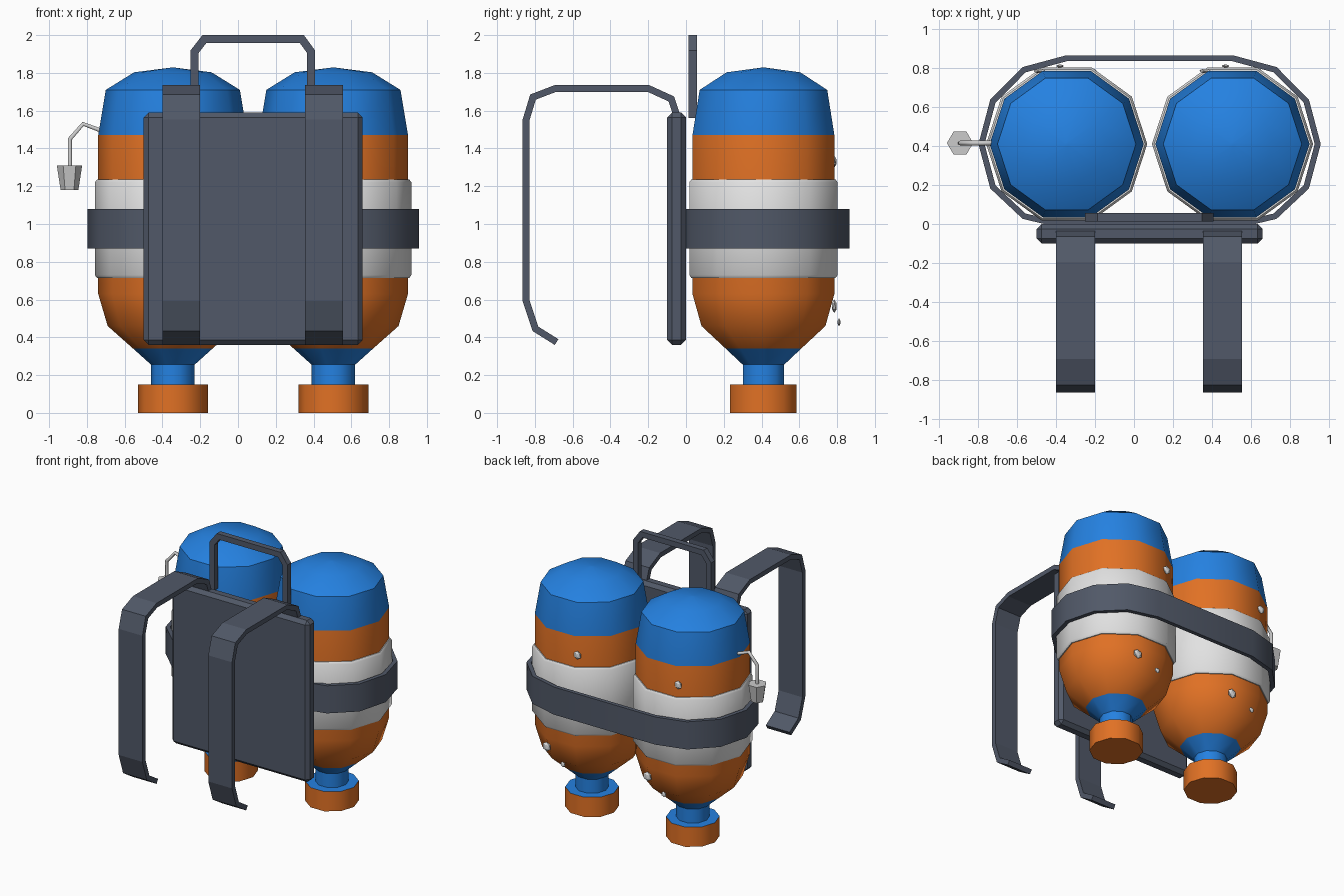
import bpy, bmesh, math
from mathutils import Vector

if "Cube" in bpy.data.objects:
    bpy.data.objects.remove(bpy.data.objects["Cube"])


def material(name, rgb):
    m = bpy.data.materials.new(name)
    m.diffuse_color = (*rgb, 1)
    m.use_nodes = True
    m.node_tree.nodes["Principled BSDF"].inputs["Base Color"].default_value = m.diffuse_color
    return m


ORANGE = material("orange", (0.75, 0.165, 0.018))
BLUE = material("blue", (0.018, 0.22, 0.75))
WHITE = material("white", (0.76, 0.76, 0.76))
GREY = material("slate grey", (0.082, 0.099, 0.138))
SILVER = material("light grey", (0.60, 0.60, 0.60))


def finish(name, bm, mats, smooth=None):
    bmesh.ops.recalc_face_normals(bm, faces=bm.faces)
    me = bpy.data.meshes.new(name)
    bm.to_mesh(me)
    bm.free()
    ob = bpy.data.objects.new(name, me)
    bpy.context.collection.objects.link(ob)
    for m in mats:
        me.materials.append(m)
    if smooth:
        bpy.ops.object.select_all(action='DESELECT')
        ob.select_set(True)
        bpy.context.view_layer.objects.active = ob
        bpy.ops.object.shade_smooth_by_angle(angle=math.radians(smooth))
    return ob


def lathe(name, profile, centre, mats, sides=10, rule=None, smooth=None):
    """Revolve (radius, z) points around a vertical axis."""
    bm = bmesh.new()
    rings = []
    for r, z in profile:
        rings.append([bm.verts.new((centre[0] + r * math.cos(2 * math.pi * i / sides),
                                    centre[1] + r * math.sin(2 * math.pi * i / sides), z))
                      for i in range(sides)])
    for a, b in zip(rings, rings[1:]):
        for i in range(sides):
            j = (i + 1) % sides
            bm.faces.new((a[i], a[j], b[j], b[i]))
    bm.faces.new(rings[0])
    bm.faces.new(rings[-1])
    if rule:
        for f in bm.faces:
            f.material_index = rule(f.calc_center_median().z)
    return finish(name, bm, mats, smooth)


def ribbon(name, path, thick, lo, hi, place, closed=False, smooth=None):
    """Thicken a 2D path with mitred corners, then extrude it from lo to hi."""
    pts = [Vector(p) for p in path]
    n = len(pts)
    bm = bmesh.new()
    rings = []
    for i, p in enumerate(pts):
        before = pts[i - 1] if closed or i > 0 else None
        after = pts[(i + 1) % n] if closed or i < n - 1 else None
        d0 = (p - before).normalized() if before is not None else (after - p).normalized()
        d1 = (after - p).normalized() if after is not None else d0
        n0, n1 = Vector((-d0.y, d0.x)), Vector((-d1.y, d1.x))
        m = (n0 + n1).normalized()
        off = m * (thick / 2 / m.dot(n0))
        a, b = p + off, p - off
        rings.append([bm.verts.new(place(q.x, q.y, w))
                      for q, w in ((a, lo), (a, hi), (b, hi), (b, lo))])
    for i in range(n if closed else n - 1):
        r, s = rings[i], rings[(i + 1) % n]
        for k in range(4):
            bm.faces.new((r[k], r[(k + 1) % 4], s[(k + 1) % 4], s[k]))
    if not closed:
        bm.faces.new(rings[0])
        bm.faces.new(rings[-1])
    return finish(name, bm, [GREY], smooth)


# Tanks with painted caps, label bands and bubbles on the back
CY = 0.41
TANKS = {"left": -0.345, "right": 0.505}
TANK = [(0.185, 0), (0.185, 0.15), (0.115, 0.15), (0.115, 0.255), (0.212, 0.342),
        (0.345, 0.46), (0.395, 0.63), (0.395, 1.47), (0.355, 1.71), (0.205, 1.803),
        (0.01, 1.828)]
LABEL = [(0.39, 0.715), (0.402, 0.715), (0.413, 0.73), (0.413, 1.22), (0.402, 1.235),
         (0.39, 1.235)]
BUBBLES = [(-0.14, 0.785, 1.33, 0.032), (0.12, 0.785, 0.565, 0.036), (-0.035, 0.81, 0.48, 0.021)]


def tank_paint(z):
    return 1 if 0.149 < z < 0.34 or z > 1.47 else 0


for side, cx in TANKS.items():
    lathe(side + "_tank", TANK, (cx, CY), [ORANGE, BLUE], rule=tank_paint, smooth=40)
    lathe(side + "_label", LABEL, (cx, CY), [WHITE], smooth=40)
    bm = bmesh.new()
    for dx, y, z, r in BUBBLES:
        new = bmesh.ops.create_icosphere(bm, subdivisions=1, radius=r)["verts"]
        for v in new:
            v.co = Vector((cx + dx + v.co.x, y + v.co.y * 0.4, z + v.co.z))
    finish(side + "_bubbles", bm, [WHITE])

# Belt looped around both tanks
belt = []
for cx, start in ((TANKS["right"], -90), (TANKS["left"], 90)):
    for i in range(7):
        a = math.radians(start + 30 * i)
        x, y = cx + 0.437 * math.cos(a), CY + 0.44 * math.sin(a)
        if y < 0:
            x, y = (0.58 if cx > 0 else -0.42), 0.006
        belt.append((x, max(y, 0.04) if abs(math.cos(a)) > 0.1 else y))
ribbon("belt", belt, 0.03, 0.87, 1.08, lambda u, v, w: (u, v, w), closed=True, smooth=35)

# Back panel with chamfered edges
bm = bmesh.new()
bmesh.ops.create_cube(bm, size=1)
for v in bm.verts:
    v.co = Vector((0.08 + v.co.x * 1.16, -0.05 + v.co.y * 0.10, 0.975 + v.co.z * 1.23))
panel = finish("back_panel", bm, [GREY])
bevel = panel.modifiers.new("chamfer", 'BEVEL')
bevel.width = 0.026
bevel.segments = 1

# Shoulder straps
STRAP = [(-0.045, 1.50), (-0.052, 1.585), (-0.078, 1.662), (-0.20, 1.718), (-0.69, 1.718),
         (-0.81, 1.672), (-0.847, 1.55), (-0.847, 0.595), (-0.797, 0.445), (-0.685, 0.375)]
for side, x in (("left", -0.40), ("right", 0.355)):
    ribbon(side + "_shoulder_strap", STRAP, 0.036, x, x + 0.2, lambda u, v, w: (w, u, v))

# Carry handle
HANDLE = [(-0.23, 1.56), (-0.23, 1.912), (-0.178, 1.979), (0.338, 1.979), (0.387, 1.912),
          (0.387, 1.56)]
ribbon("carry_handle", HANDLE, 0.042, 0.013, 0.057, lambda u, v, w: (u, w, v))

# Hose and nozzle on the side
curve = bpy.data.curves.new("hose_path", 'CURVE')
curve.dimensions = '3D'
curve.bevel_depth = 0.013
curve.bevel_resolution = 1
curve.use_fill_caps = True
HOSE = [(-0.70, 1.485), (-0.82, 1.53), (-0.89, 1.45), (-0.89, 1.30)]
spline = curve.splines.new('POLY')
spline.points.add(len(HOSE) - 1)
for p, (x, z) in zip(spline.points, HOSE):
    p.co = (x, 0.415, z, 1)
curve.materials.append(SILVER)
hose = bpy.data.objects.new("hose", curve)
bpy.context.collection.objects.link(hose)
lathe("nozzle", [(0.047, 1.18), (0.067, 1.31)], (-0.892, 0.415), [SILVER], sides=6)
